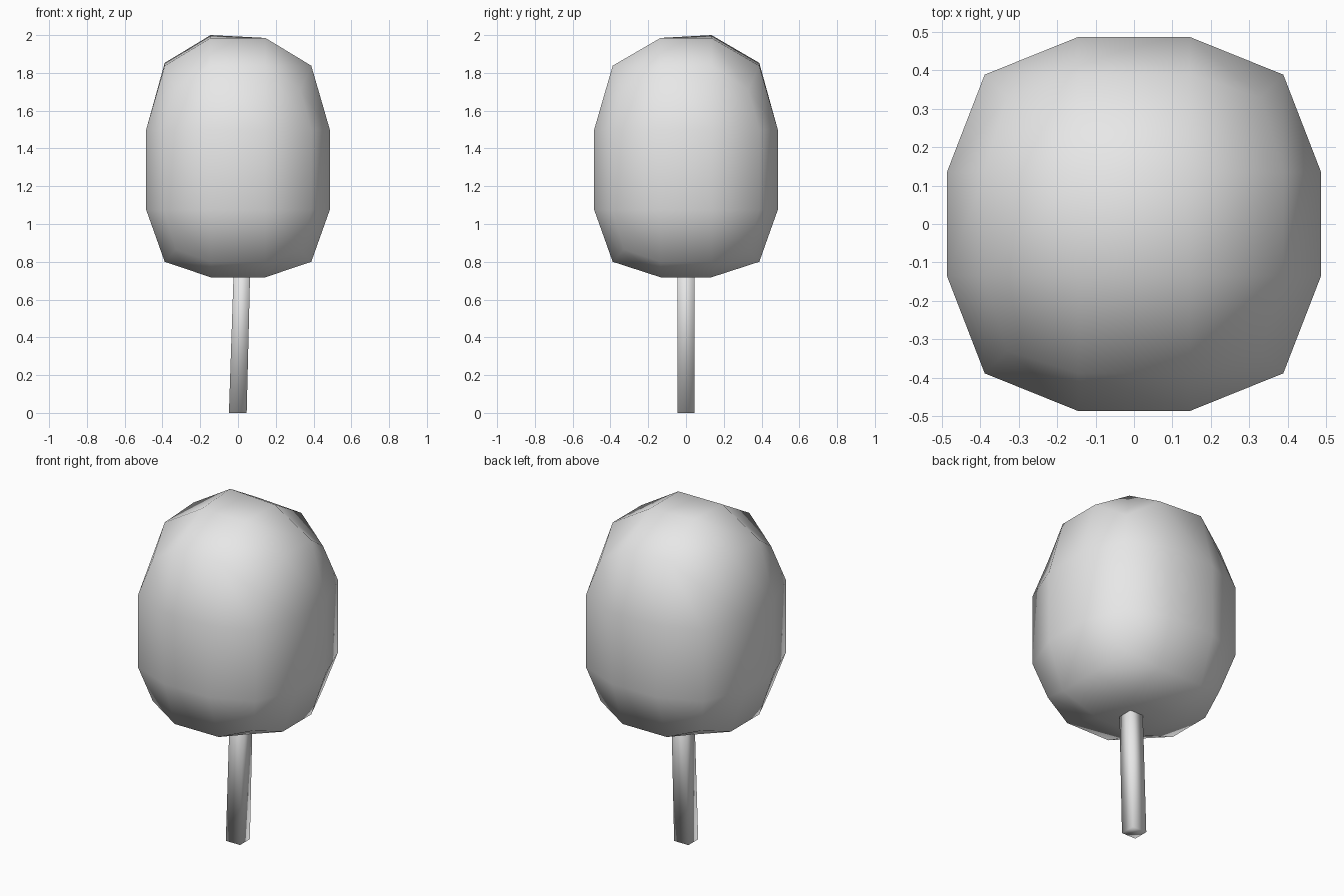
import bpy, bmesh
from mathutils import Vector

# Remove the default cube
cube = bpy.data.objects.get("Cube")
if cube:
    bpy.data.objects.remove(cube, do_unlink=True)

# Single plain grey material
grey = bpy.data.materials.new("light grey")
grey.use_nodes = True
colour = (0.8, 0.8, 0.8, 1)
grey.diffuse_color = colour
grey.node_tree.nodes["Principled BSDF"].inputs["Base Color"].default_value = colour


def finish(bm, name):
    bmesh.ops.recalc_face_normals(bm, faces=bm.faces)
    mesh = bpy.data.meshes.new(name)
    bm.to_mesh(mesh)
    bm.free()
    mesh.materials.append(grey)
    mesh.shade_smooth()
    obj = bpy.data.objects.new(name, mesh)
    bpy.context.collection.objects.link(obj)
    return obj


# Rounded block: a cube cut in thirds, pulled in along its edges and corners
SIDE = {1: 0.486, 2: 0.388, 3: 0.33}
TOP = {1: 1.985, 2: 1.838, 3: 1.71}
BOTTOM = {1: 0.718, 2: 0.8, 3: 0.865}

bm = bmesh.new()
bmesh.ops.create_cube(bm, size=2)
bmesh.ops.subdivide_edges(bm, edges=bm.edges, cuts=2, use_grid_fill=True)
for v in bm.verts:
    outer = [abs(c) > 0.9 for c in v.co]
    rank = sum(outer)    # 1 on a face, 2 on an edge, 3 at a corner
    sx, sy = (1 if c > 0 else -1 for c in v.co.xy)
    x = sx * (SIDE[rank] if outer[0] else 0.145)
    y = sy * (SIDE[rank] if outer[1] else 0.135)
    if v.co.z > 0:
        z = TOP[rank] if outer[2] else 1.5
        if outer[2] and sx < 0 < sy:
            z += 0.015    # slightly raised top corner
    else:
        z = BOTTOM[rank] if outer[2] else 1.075
    v.co = Vector((x, y, z))
finish(bm, "rounded_block")

# Square stick, leaning a little to one side and running into the block
bm = bmesh.new()
bmesh.ops.create_cube(bm, size=1)
for v in bm.verts:
    top = v.co.z > 0
    v.co = Vector((v.co.x * (0.085 if top else 0.094) + (0.028 if top else -0.001),
                   v.co.y * 0.092, 1.0 if top else 0))
finish(bm, "stick")
